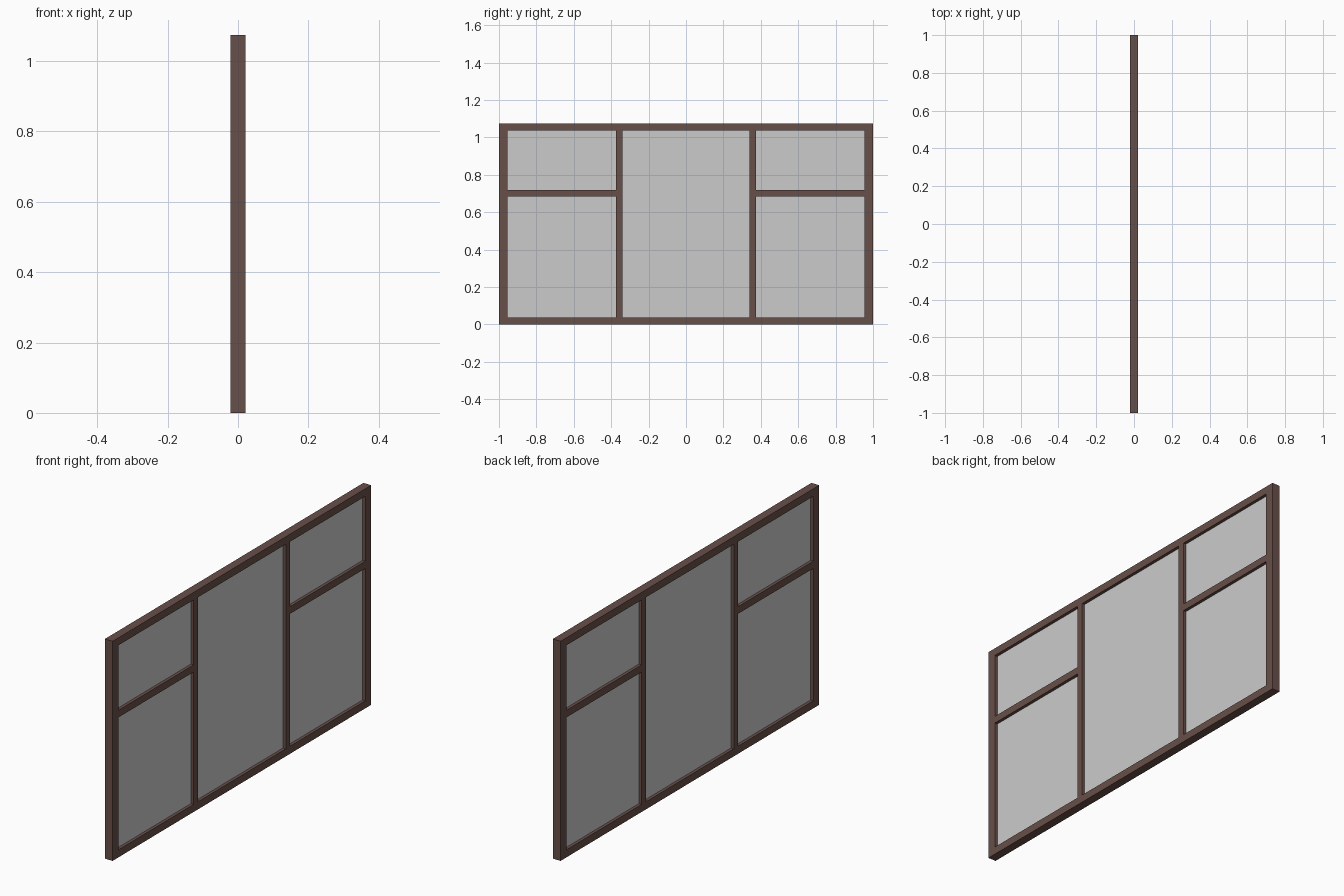
import bpy
import bmesh
from mathutils import Matrix

if "Cube" in bpy.data.objects:
    bpy.data.objects.remove(bpy.data.objects["Cube"])

H = 1.075       # overall height
D = 0.042       # frame depth
STILE = 0.045   # outer upright width
RAIL = 0.037    # top and bottom rail height
M0, M1 = 0.34, 0.373    # mullion inner / outer y
T0, T1 = 0.685, 0.72    # transom bottom / top z
GLASS = 0.012   # pane thickness
INNER = 1 - STILE

wood = bpy.data.materials.new("brown_frame")
wood.diffuse_color = (0.14, 0.08, 0.068, 1)
wood.use_nodes = True
wood.node_tree.nodes["Principled BSDF"].inputs["Base Color"].default_value = wood.diffuse_color


def box(name, y0, y1, z0, z1, depth=D, mat=wood):
    """Box centred on x = 0, spanning the given y and z ranges."""
    bm = bmesh.new()
    bmesh.ops.create_cube(bm, size=1, matrix=Matrix.LocRotScale(
        None, None, (depth, y1 - y0, z1 - z0)))
    me = bpy.data.meshes.new(name)
    bm.to_mesh(me)
    bm.free()
    if mat:
        me.materials.append(mat)
    ob = bpy.data.objects.new(name, me)
    ob.location = (0, (y0 + y1) / 2, (z0 + z1) / 2)
    bpy.context.collection.objects.link(ob)


def pair(name, y0, y1, z0, z1, **kw):
    """The same box on both sides of y = 0."""
    box(name + "_right", y0, y1, z0, z1, **kw)
    box(name + "_left", -y1, -y0, z0, z1, **kw)


# Outer frame
pair("stile", INNER, 1, 0, H)
box("bottom_rail", -INNER, INNER, 0, RAIL)
box("top_rail", -INNER, INNER, H - RAIL, H)

# Dividing bars
pair("mullion", M0, M1, RAIL, H - RAIL)
pair("transom", M1, INNER, T0, T1)

# Recessed panes
pane = dict(depth=GLASS, mat=None)
box("center_pane", -M0, M0, RAIL, H - RAIL, **pane)
pair("lower_pane", M1, INNER, RAIL, T0, **pane)
pair("upper_pane", M1, INNER, T1, H - RAIL, **pane)
